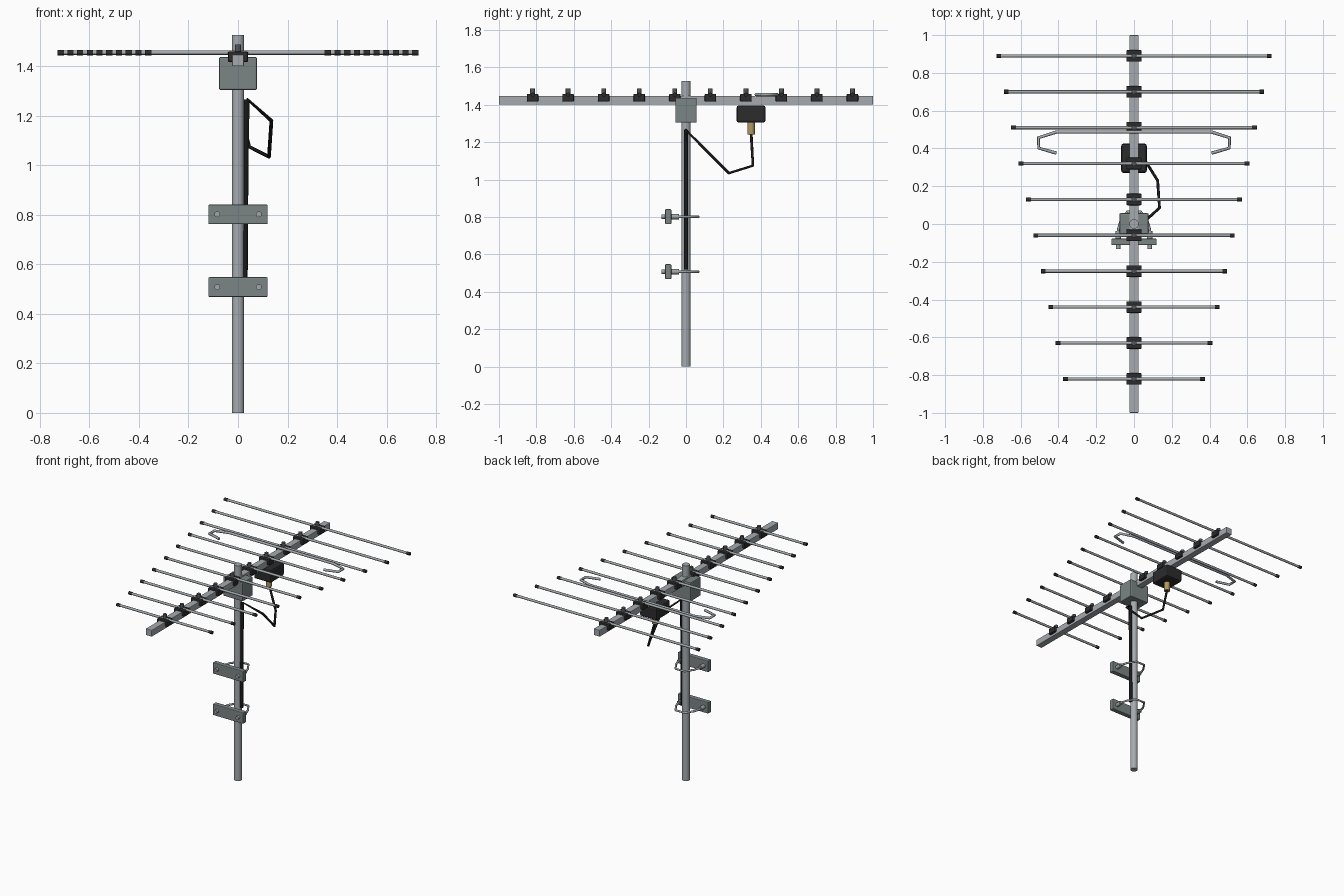
import bpy, math
from mathutils import Vector

if "Cube" in bpy.data.objects:
    bpy.data.objects.remove(bpy.data.objects["Cube"], do_unlink=True)


def material(name, r, g, b):
    m = bpy.data.materials.new(name)
    m.use_nodes = True
    m.diffuse_color = (r, g, b, 1)
    m.node_tree.nodes["Principled BSDF"].inputs["Base Color"].default_value = (r, g, b, 1)
    return m


ALUMINIUM = material("aluminium", 0.38, 0.41, 0.43)
STEEL = material("galvanised steel", 0.20, 0.235, 0.235)
BOLT = material("bright bolt metal", 0.36, 0.39, 0.40)
PLASTIC = material("black plastic", 0.025, 0.025, 0.027)
SCREW = material("dark screw", 0.09, 0.095, 0.10)
CABLE = material("cable rubber", 0.010, 0.010, 0.010)
BRASS = material("brass", 0.45, 0.32, 0.12)


def finish(ob, name, mat):
    ob.name = name
    ob.data.materials.append(mat)
    return ob


def box(name, center, size, mat, bevel=0.005):
    bpy.ops.mesh.primitive_cube_add(size=1, location=center)
    ob = bpy.context.object
    ob.scale = size
    bpy.ops.object.transform_apply(location=False, rotation=False, scale=True)
    if bevel:
        mod = ob.modifiers.new("Bevel", "BEVEL")
        mod.width = bevel
        mod.segments = 2
    return finish(ob, name, mat)


def rod(name, a, b, radius, mat, sides=12):
    a, b = Vector(a), Vector(b)
    bpy.ops.mesh.primitive_cylinder_add(vertices=sides, radius=radius,
                                        depth=(b - a).length, location=(a + b) / 2)
    ob = bpy.context.object
    ob.rotation_euler = (b - a).to_track_quat("Z", "Y").to_euler()
    bpy.ops.object.shade_smooth_by_angle(angle=math.radians(40))
    return finish(ob, name, mat)


def wire(name, points, radius, mat):
    curve = bpy.data.curves.new(name, "CURVE")
    curve.dimensions = "3D"
    curve.bevel_depth = radius
    curve.bevel_resolution = 2
    curve.use_fill_caps = True
    spline = curve.splines.new("POLY")
    spline.points.add(len(points) - 1)
    for p, co in zip(spline.points, points):
        p.co = (*co, 1)
    ob = bpy.data.objects.new(name, curve)
    bpy.context.collection.objects.link(ob)
    return finish(ob, name, mat)


def mirrored(half):
    """Mirror a path that ends near x = 0 into a full symmetric path."""
    return [(-x, y, z) for x, y, z in half] + [(x, y, z) for x, y, z in reversed(half)]


# Mast, boom and the bracket joining them
rod("mast", (0, 0, 0), (0, 0, 1.527), 0.025, ALUMINIUM, 20)
box("boom", (0, 0, 1.424), (0.047, 2, 0.046), ALUMINIUM, 0.003)
box("boom_bracket", (0, 0, 1.371), (0.154, 0.114, 0.133), STEEL, 0.006)

# Ten cross elements, each with an insulator, screw and end caps
ROD_Z = 1.455
for i in range(10):
    y = -0.82 + 0.19 * i
    half = 0.372 + 0.0393 * i
    rod(f"element_{i}", (-half, y, ROD_Z), (half, y, ROD_Z), 0.0085, ALUMINIUM)
    box(f"insulator_{i}", (0, y, 1.438), (0.082, 0.062, 0.042), PLASTIC, 0.006)
    rod(f"insulator_screw_{i}", (0, y, 1.455), (0, y, 1.488), 0.013, SCREW)
    for side, label in ((-1, "right"), (1, "left")):
        rod(f"end_cap_{label}_{i}", (side * (half - 0.022), y, ROD_Z),
            (side * (half + 0.003), y, ROD_Z), 0.011, PLASTIC)

# Folded dipole with hooked ends
wire("dipole", mirrored([(0.41, 0.375, ROD_Z), (0.505, 0.402, ROD_Z),
                         (0.505, 0.457, ROD_Z), (0.41, 0.487, ROD_Z)]), 0.009, ALUMINIUM)

# Junction box, connector and cable
box("junction_box", (0, 0.348, 1.351), (0.135, 0.155, 0.092), PLASTIC, 0.012)
rod("connector", (0, 0.348, 1.242), (0, 0.348, 1.31), 0.020, BRASS, 16)
wire("loop_cable", [(0, 0.348, 1.25), (0.045, 0.358, 1.075), (0.125, 0.23, 1.035),
                    (0.135, 0.085, 1.18), (0.04, 0, 1.265), (0.037, 0, 1.08)], 0.008, CABLE)
rod("mast_cable", (0.033, 0, 1.265), (0.028, 0, 0.52), 0.011, CABLE)

# Two wall clamps with U-bolts
for z, label in ((0.802, "upper"), (0.508, "lower")):
    box(f"{label}_clamp_plate", (0, -0.095, z), (0.24, 0.034, 0.08), STEEL, 0.005)
    wire(f"{label}_u_bolt", mirrored([(0.084, -0.10, z), (0.084, -0.03, z),
                                      (0.072, 0.01, z), (0.035, 0.066, z)]), 0.007, BOLT)
    for side, end in ((-1, "right"), (1, "left")):
        x = side * 0.084
        rod(f"{label}_bolt_head_{end}", (x, -0.132, z), (x, -0.10, z), 0.012, BOLT)
        rod(f"{label}_bolt_nut_{end}", (x, -0.09, z), (x, -0.038, z), 0.014, BOLT)
